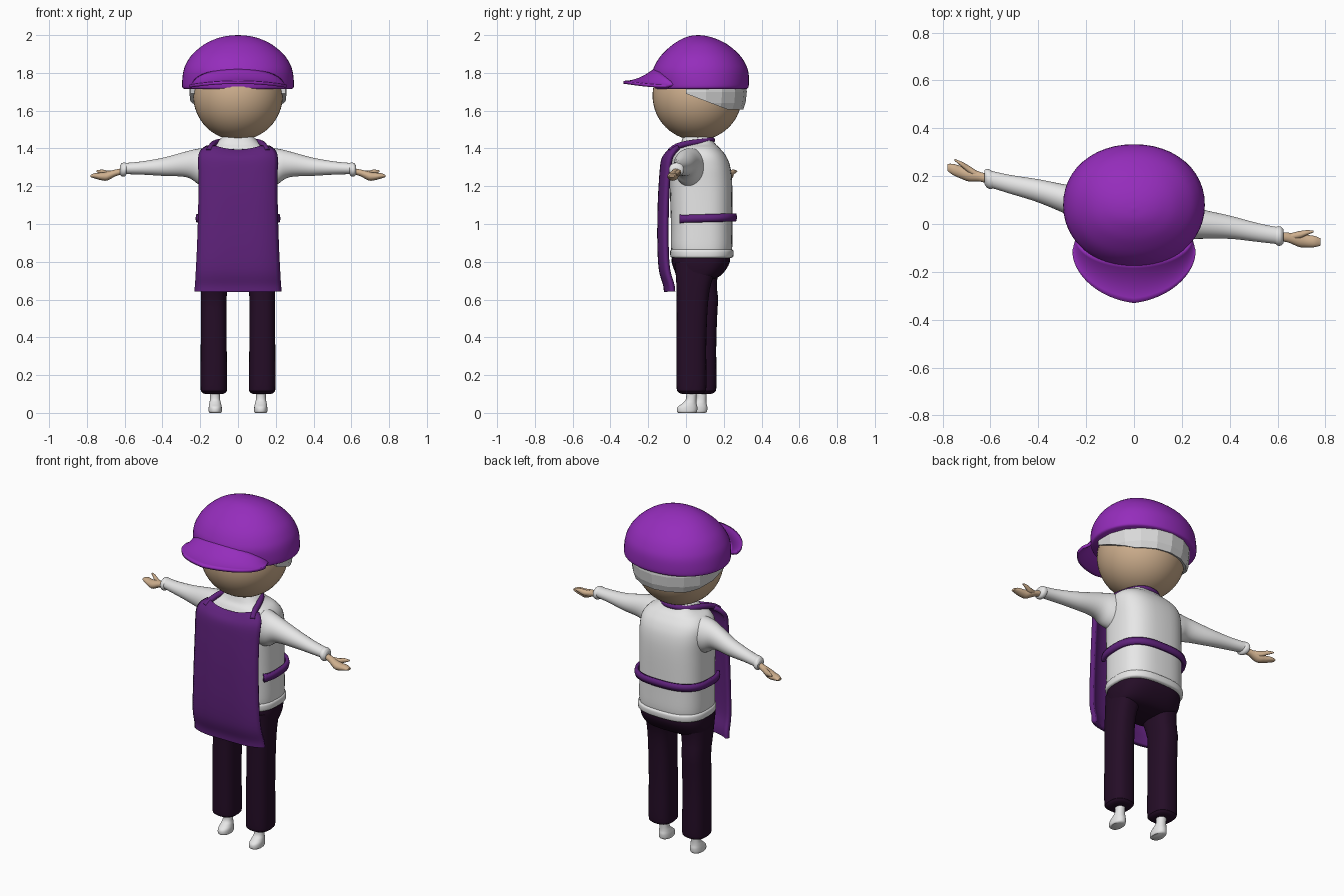
import bpy, bmesh
from math import sin, cos, pi, radians
from mathutils import Vector, Matrix

old = bpy.data.objects.get("Cube")
if old:
    bpy.data.objects.remove(old, do_unlink=True)


def material(name, r, g, b):
    m = bpy.data.materials.new(name)
    m.use_nodes = True
    m.diffuse_color = (r, g, b, 1)
    bsdf = m.node_tree.nodes["Principled BSDF"]
    bsdf.inputs["Base Color"].default_value = (r, g, b, 1)
    bsdf.inputs["Roughness"].default_value = 0.7
    return m


CAP = material("bright purple", 0.30, 0.026, 0.50)
APRON = material("deep purple", 0.115, 0.016, 0.20)
PANTS = material("dark plum", 0.018, 0.004, 0.02)
SKIN = material("tan skin", 0.62, 0.43, 0.27)
WHITE = material("off white", 0.8, 0.8, 0.8)
HAIR = material("light grey", 0.7, 0.7, 0.7)


def finish(name, bm, mat, smooth=True, thickness=0, offset=0):
    bmesh.ops.recalc_face_normals(bm, faces=bm.faces)
    mesh = bpy.data.meshes.new(name)
    bm.to_mesh(mesh)
    bm.free()
    mesh.materials.append(mat)
    if smooth:
        mesh.shade_smooth()
        mesh.set_sharp_from_angle(angle=radians(45))
    ob = bpy.data.objects.new(name, mesh)
    bpy.context.collection.objects.link(ob)
    if thickness:
        mod = ob.modifiers.new("thickness", "SOLIDIFY")
        mod.thickness = thickness
        mod.offset = offset
    return ob


def spline(keys, steps=5):
    """Catmull-Rom through tuples of equal length."""
    out = []
    for i in range(len(keys) - 1):
        p0, p1, p2, p3 = (keys[min(max(j, 0), len(keys) - 1)] for j in range(i - 1, i + 3))
        for s in range(steps):
            t = s / steps
            out.append(tuple(
                b + 0.5 * t * (c - a + t * (2*a - 5*b + 4*c - d + t * (3*(b - c) + d - a)))
                for a, b, c, d in zip(p0, p1, p2, p3)))
    return out + [tuple(keys[-1])]


def skin_rows(bm, rows, closed):
    n = len(rows[0])
    for r0, r1 in zip(rows, rows[1:]):
        for i in range(n if closed else n - 1):
            j = (i + 1) % n
            bm.faces.new((r0[i], r0[j], r1[j], r1[i]))


def loft(name, keys, mat, axis="z", power=2.0, n=40, place=lambda p: p):
    """Rings along an axis; each key is position and the two pairs of extents."""
    bm = bmesh.new()
    rows = []
    for t, a0, a1, b0, b1 in spline(keys):
        row = []
        for i in range(n):
            c, s = cos(2 * pi * i / n), sin(2 * pi * i / n)
            c = abs(c) ** (2 / power) * (1 if c > 0 else -1)
            s = abs(s) ** (2 / power) * (1 if s > 0 else -1)
            a = (a0 + a1) / 2 + c * (a1 - a0) / 2
            b = (b0 + b1) / 2 + s * (b1 - b0) / 2
            row.append(bm.verts.new(place((a, b, t) if axis == "z" else (t, a, b))))
        rows.append(row)
    skin_rows(bm, rows, True)
    bm.faces.new(rows[0])
    bm.faces.new(rows[-1])
    return finish(name, bm, mat)


def sheet(name, points, mat, thickness, offset=0):
    bm = bmesh.new()
    skin_rows(bm, [[bm.verts.new(p) for p in row] for row in points], False)
    return finish(name, bm, mat, True, thickness, offset)


def symmetric(keys):
    return [(z, -w, w, y0, y1) for z, w, y0, y1 in keys]


# Head
bm = bmesh.new()
bmesh.ops.create_uvsphere(bm, u_segments=48, v_segments=32, radius=0.237,
                          matrix=Matrix.Translation((0, 0.06, 1.68)))
finish("head", bm, SKIN)

# Faceted hair shell, trimmed to a band under the back of the cap
bm = bmesh.new()
bmesh.ops.create_uvsphere(bm, u_segments=18, v_segments=14, radius=0.262,
                          matrix=Matrix.Translation((0, 0.06, 1.70)))
for co, no in (((0, 0, 1.69), (0, -0.38, -1)), ((0, 0, 1.605), (0, 0, -1)),
               ((0, 0, 1.69), (0, -1, 0)), ((0, 0, 1.78), (0, 0, 1))):
    geom = bm.verts[:] + bm.edges[:] + bm.faces[:]
    bmesh.ops.bisect_plane(bm, geom=geom, plane_co=co, plane_no=no, clear_outer=True)
finish("hair", bm, HAIR, False, 0.03, -1)

# Cap crown and brim
loft("cap_crown", symmetric([
    (1.715, 0.285, -0.165, 0.32), (1.73, 0.296, -0.172, 0.332), (1.80, 0.291, -0.178, 0.331),
    (1.85, 0.274, -0.16, 0.314), (1.90, 0.24, -0.125, 0.279), (1.95, 0.18, -0.07, 0.22),
    (1.98, 0.118, -0.02, 0.16), (1.995, 0.06, 0.02, 0.11), (2.0, 0.004, 0.06, 0.068)]),
    CAP, power=2.1, n=48)

brim = []
for j in range(9):
    v, row = j / 8, []
    for i in range(33):
        t = -pi / 2 + pi * i / 32
        inner = Vector((0.235 * sin(t), -0.06 - 0.10 * cos(t), 1.735 + 0.085 * cos(t)))
        outer = Vector((0.257 * sin(t), -0.11 - 0.19 * cos(t) - 0.03 * (1 - abs(sin(t))),
                        1.75 - 0.02 * sin(t) ** 2))
        p = inner.lerp(outer, v)
        p.z = outer.z + (inner.z - outer.z) * (1 - v) ** 2
        row.append(p)
    brim.append(row)
sheet("cap_brim", brim, CAP, 0.016)

# Shirt body with collar and hem
loft("shirt_body", symmetric([
    (0.83, 0.195, -0.07, 0.235), (0.88, 0.2, -0.08, 0.245), (1.0, 0.2, -0.08, 0.245),
    (1.2, 0.2, -0.085, 0.245), (1.3, 0.203, -0.08, 0.235), (1.36, 0.198, -0.07, 0.212),
    (1.4, 0.17, -0.05, 0.18), (1.425, 0.12, -0.03, 0.155), (1.46, 0.085, -0.015, 0.13)]),
    WHITE, power=2.7)
loft("shirt_hem", symmetric([
    (0.82, 0.196, -0.072, 0.238), (0.828, 0.206, -0.082, 0.25),
    (0.855, 0.206, -0.084, 0.252), (0.866, 0.198, -0.078, 0.243)]), WHITE, power=2.7)

# Trousers
loft("trouser_hips", symmetric([
    (0.70, 0.12, 0.0, 0.11), (0.715, 0.18, -0.045, 0.165), (0.75, 0.195, -0.06, 0.205),
    (0.80, 0.198, -0.076, 0.232), (0.85, 0.19, -0.07, 0.23)]), PANTS, power=2.7)

for side, label in ((1, "left"), (-1, "right")):
    # The right leg stands slightly further back, the right arm swings back
    def leg_place(p):
        back = 0.053 if side < 0 else 0
        return (side * p[0], p[1] + back * min(1, max(0, (0.8 - p[2]) / 0.2)), p[2])

    def arm_place(p):
        back = 0.11 + 0.42 * (p[0] - 0.3) if side < 0 else 0
        return (side * p[0], p[1] + back, p[2])

    loft(label + "_trouser_leg", [
        (0.1, 0.08, 0.175, -0.02, 0.08), (0.112, 0.062, 0.193, -0.042, 0.1),
        (0.15, 0.058, 0.198, -0.05, 0.108), (0.4, 0.06, 0.197, -0.05, 0.108),
        (0.65, 0.058, 0.196, -0.05, 0.125), (0.8, 0.03, 0.19, -0.06, 0.18)],
        PANTS, power=2.6, place=leg_place)
    loft(label + "_foot", [
        (0.0, 0.09, 0.15, -0.04, 0.05), (0.008, 0.086, 0.155, -0.048, 0.058),
        (0.03, 0.086, 0.155, -0.045, 0.06), (0.05, 0.09, 0.152, -0.02, 0.056),
        (0.075, 0.095, 0.148, 0.0, 0.055), (0.13, 0.095, 0.148, 0.0, 0.058)],
        WHITE, power=2.2, n=24, place=leg_place)
    loft(label + "_sleeve", [
        (0.1, -0.04, 0.14, 1.17, 1.405), (0.2, -0.065, 0.095, 1.205, 1.4),
        (0.27, -0.062, 0.065, 1.247, 1.385), (0.4, -0.062, 0.035, 1.255, 1.35),
        (0.52, -0.075, 0.003, 1.262, 1.33), (0.61, -0.085, -0.015, 1.264, 1.322)],
        WHITE, "x", n=32, place=arm_place)
    loft(label + "_cuff", [
        (0.59, -0.082, -0.015, 1.264, 1.322), (0.6, -0.09, -0.01, 1.252, 1.325),
        (0.615, -0.09, -0.012, 1.252, 1.322), (0.625, -0.08, -0.022, 1.262, 1.31)],
        WHITE, "x", n=24, place=arm_place)
    loft(label + "_hand", [
        (0.58, -0.07, -0.03, 1.268, 1.3), (0.64, -0.076, -0.036, 1.256, 1.29),
        (0.69, -0.096, -0.04, 1.231, 1.278), (0.72, -0.098, -0.045, 1.231, 1.272),
        (0.755, -0.097, -0.05, 1.24, 1.27), (0.78, -0.09, -0.06, 1.248, 1.26)],
        SKIN, "x", n=20, place=arm_place)
    loft(label + "_thumb", [
        (0.65, -0.07, -0.04, 1.255, 1.285), (0.69, -0.062, -0.03, 1.25, 1.283),
        (0.72, -0.048, -0.026, 1.262, 1.288), (0.75, -0.035, -0.027, 1.275, 1.284)],
        SKIN, "x", n=12, place=arm_place)

# Apron panel: height, half width, front depth
panel = []
for z, w, y in spline([(0.642, 0.225, -0.105), (0.68, 0.222, -0.11), (0.76, 0.217, -0.132),
                       (0.9, 0.21, -0.14), (1.1, 0.204, -0.138), (1.25, 0.203, -0.13),
                       (1.34, 0.205, -0.12), (1.38, 0.196, -0.1), (1.405, 0.165, -0.075)]):
    row = []
    for i in range(21):
        u = -1 + i / 10
        neck = 0.02 * max(0, (z - 1.33) / 0.075) * max(0, 1 - (u / 0.7) ** 2)
        row.append((u * w, y + 0.038 * abs(u) ** 4, z - neck))
    panel.append(row)
sheet("apron_panel", panel, APRON, 0.024)

# Waist tie, flaring where it meets the panel
tie = []
for i in range(65):
    t = -0.55 + (pi + 1.1) * i / 64
    c, s = cos(t), sin(t)
    x = 0.212 * abs(c) ** 0.74 * (1 if c > 0 else -1)
    y = 0.08 + 0.177 * abs(s) ** 0.74 * (1 if s > 0 else -1)
    flare = max(0, (-0.01 - y) / 0.07)
    z = 1.03 + 0.03 * (y - 0.08)
    half = 0.019 + 0.045 * flare ** 2
    tie.append([(x, y, z - half), (x * 1.02, y * 1.02, z), (x, y, z + half)])
sheet("apron_waist_tie", tie, APRON, 0.018)

# Neck strap looping behind the collar
curve = bpy.data.curves.new("apron_neck_strap", "CURVE")
curve.dimensions = "3D"
curve.bevel_depth = 0.016
curve.use_fill_caps = True
half = [(0.155, -0.085, 1.385), (0.14, -0.045, 1.412), (0.122, 0.02, 1.428),
        (0.09, 0.09, 1.436), (0.045, 0.128, 1.443)]
path = spline(half + [(0, 0.138, 1.445)] + [(-x, y, z) for x, y, z in reversed(half)], 4)
line = curve.splines.new("POLY")
line.points.add(len(path) - 1)
for pt, co in zip(line.points, path):
    pt.co = (*co, 1)
line.use_smooth = True
curve.materials.append(APRON)
bpy.context.collection.objects.link(bpy.data.objects.new("apron_neck_strap", curve))
